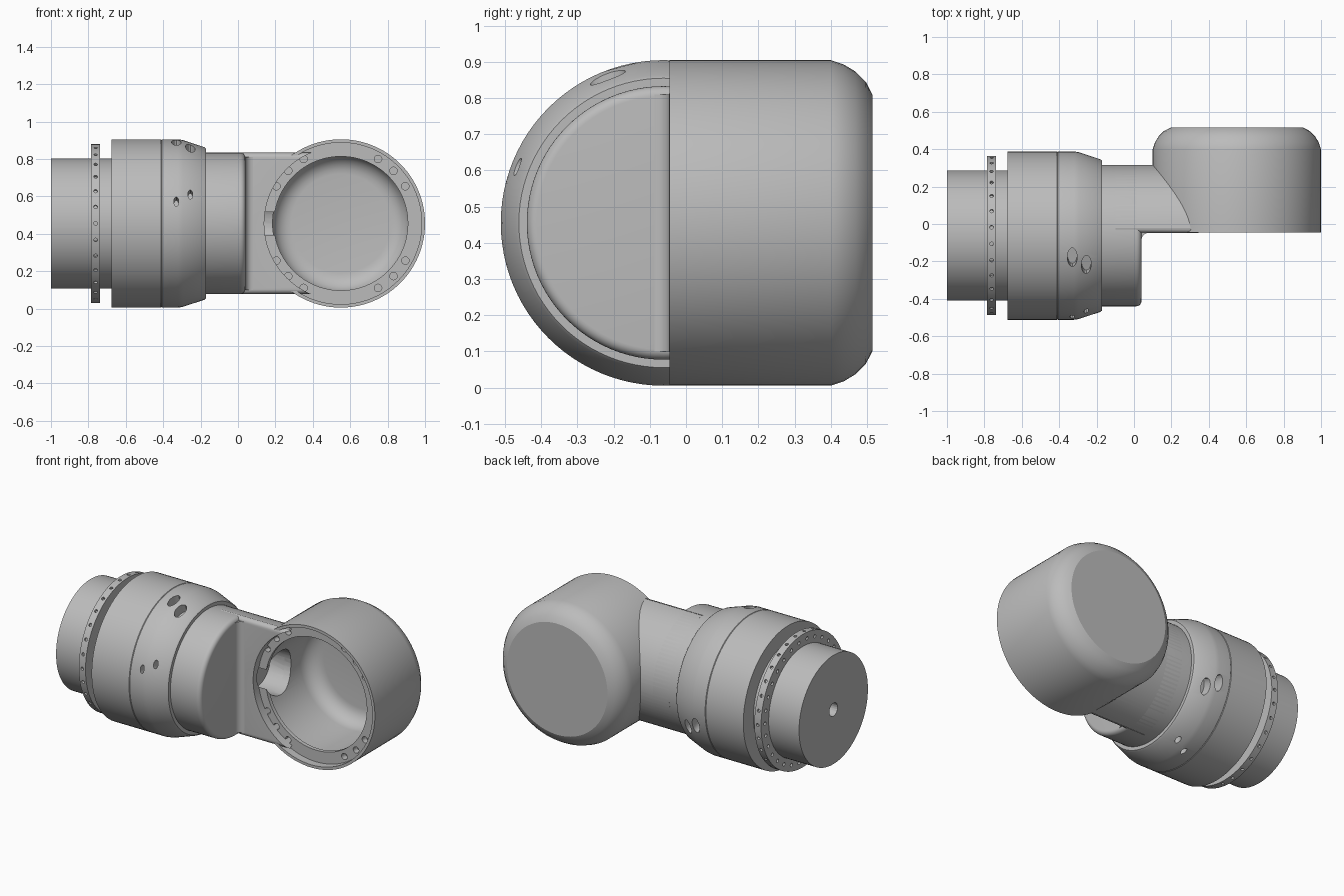
import bpy, bmesh, math
from mathutils import Matrix, Vector

if "Cube" in bpy.data.objects:
    bpy.data.objects.remove(bpy.data.objects["Cube"])

grey = bpy.data.materials.new("machined_grey")
grey.use_nodes = True
colour = (0.5, 0.5, 0.5, 1)
grey.diffuse_color = colour
grey.node_tree.nodes["Principled BSDF"].inputs["Base Color"].default_value = colour

X, Y, Z = Vector((1, 0, 0)), Vector((0, 1, 0)), Vector((0, 0, 1))
ARM = Vector((0, -0.062, 0.455))    # point on the long axis
BOWL = Vector((0.55, 0, 0.455))     # point on the cross axis


def make(name, bm):
    bmesh.ops.recalc_face_normals(bm, faces=bm.faces)
    mesh = bpy.data.meshes.new(name)
    bm.to_mesh(mesh)
    bm.free()
    mesh.materials.append(grey)
    ob = bpy.data.objects.new(name, mesh)
    bpy.context.collection.objects.link(ob)
    return ob


def lathe(name, profile, axis, origin, steps=96):
    """Revolve (distance along axis, radius) pairs."""
    bm = bmesh.new()
    verts = [bm.verts.new(origin + axis * a + Z * r) for a, r in profile]
    edges = [bm.edges.new(pair) for pair in zip(verts, verts[1:])]
    bmesh.ops.spin(bm, geom=verts + edges, cent=origin, axis=axis,
                   angle=math.tau, steps=steps)
    bmesh.ops.remove_doubles(bm, verts=bm.verts, dist=0.0002)
    return make(name, bm)


def prism(name, outline, direction):
    bm = bmesh.new()
    face = bm.faces.new([bm.verts.new(p) for p in outline])
    result = bmesh.ops.extrude_face_region(bm, geom=[face])
    moved = [v for v in result["geom"] if isinstance(v, bmesh.types.BMVert)]
    bmesh.ops.translate(bm, verts=moved, vec=direction)
    return make(name, bm)


def drill(bm, centre, direction, depth, width, height=None, side=X, segments=20):
    """Add an elliptical drill body centred on a point."""
    tangent = direction.cross(side)
    m = Matrix((side * width, tangent * (height or width), direction * depth))
    m = Matrix.Translation(centre) @ m.transposed().to_4x4()
    bmesh.ops.create_cone(bm, cap_ends=True, segments=segments,
                          radius1=1, radius2=1, depth=1, matrix=m)


def cut(ob, bm):
    tool = make("cutter", bm)
    tool.hide_render = True
    mod = ob.modifiers.new("holes", "BOOLEAN")
    mod.operation, mod.solver, mod.object = "DIFFERENCE", "EXACT", tool
    bpy.context.view_layer.objects.active = ob
    bpy.ops.object.modifier_apply(modifier=mod.name)
    bpy.data.objects.remove(tool)


def radial(degrees):
    a = math.radians(degrees)
    return Vector((0, math.cos(a), math.sin(a)))


# Motor stub with a centre bore
stub = lathe("motor_stub", [(-1, 0), (-1, 0.348), (-0.6, 0.348), (-0.6, 0)], X, ARM)
bm = bmesh.new()
drill(bm, ARM - X, X, 0.3, 0.042, side=Y)
cut(stub, bm)

# Bolt flange with holes in its face and its rim
flange = lathe("bolt_flange", [(-0.785, 0), (-0.785, 0.425), (-0.738, 0.425),
                               (-0.738, 0)], X, ARM)
bm = bmesh.new()
for i in range(30):
    d = radial(i * 12)
    drill(bm, ARM + X * -0.785 + d * 0.385, X, 0.05, 0.011, side=Y, segments=12)
    drill(bm, ARM + X * -0.7615 + d * 0.425, d, 0.03, 0.01, segments=12)
cut(flange, bm)

# Main housing with a seam and paired access holes
housing = lathe("joint_housing", [
    (-0.677, 0), (-0.677, 0.45), (-0.413, 0.45), (-0.41, 0.447), (-0.407, 0.45),
    (-0.32, 0.45), (-0.295, 0.446), (-0.18, 0.408), (-0.17, 0.4), (-0.17, 0)], X, ARM)
bm = bmesh.new()
for x, offset in ((-0.33, 15), (-0.255, 21)):
    for angle, size in ((90 + offset, 0.026), (180 - offset, 0.013)):
        for a in (angle, 90 - angle):
            d = radial(a)
            drill(bm, ARM + X * x + d * 0.43, d, 0.1, size, size * 2)
cut(housing, bm)

# Round part of the elbow arm, with a softened end
arc = [(0.012 + 0.028 * math.sin(t), 0.35 + 0.028 * math.cos(t))
       for t in (math.pi / 2 * i / 6 for i in range(7))]
lathe("elbow_end", [(-0.3, 0), (-0.3, 0.378)] + arc + [(0.04, 0)], X, ARM)

# D-shaped web joining the arm to the bowl
FLAT = -0.047
half = [(ARM.y + 0.378 * math.cos(math.radians(a)), 0.378 * math.sin(math.radians(a)))
        for a in range(0, 85, 4)]
half += [(FLAT + 0.025 - 0.025 * math.sin(t), 0.353 + 0.025 * math.cos(t))
         for t in (math.pi / 2 * i / 5 for i in range(6))]
section = half + [(y, -z) for y, z in reversed(half[1:])]
web = prism("elbow_web", [Vector((-0.1, y, ARM.z + z)) for y, z in section], X * 0.6)
bm = bmesh.new()
drill(bm, BOWL, Y, 3, 0.41, side=X, segments=96)
cut(web, bm)

# Concave fillet between the arm end and the web
curve = [(0.08 - 0.04 * math.cos(t), FLAT - 0.04 + 0.04 * math.sin(t))
         for t in (math.pi / 2 * i / 6 for i in range(7))]
corner = [(0.03, FLAT + 0.01), (0.03, FLAT - 0.04)] + curve + [(0.08, FLAT + 0.01)]
prism("elbow_fillet", [Vector((x, y, ARM.z - 0.355)) for x, y in corner], Z * 0.71)

# Hollow bowl with a recessed bolting ledge
inner = [(0.36 + 0.1 * math.sin(t), 0.265 + 0.1 * math.cos(t))
         for t in (math.pi / 2 * i / 6 for i in range(7))]
bowl = lathe("elbow_bowl", [
    (0.515, 0), (0.515, 0.355), (0.497, 0.39), (0.469, 0.418), (0.436, 0.438),
    (0.4, 0.45), (-0.045, 0.45), (-0.045, 0.432), (0.005, 0.432), (0.005, 0.358),
    (0.03, 0.358), (0.03, 0.365)] + inner + [(0.46, 0)], Y, BOWL)
bm = bmesh.new()
for base in (45, 135, 225, 315):
    for step in (-15, 0, 15):
        a = math.radians(base + step)
        spot = BOWL + Vector((math.cos(a), 0, math.sin(a))) * 0.398
        drill(bm, spot + Y * 0.005, Y, 0.08, 0.02, side=X)
cut(bowl, bm)

# Cable passage from the bowl into the arm
for part in (web, bowl):
    bm = bmesh.new()
    drill(bm, Vector((0.15, 0.13, ARM.z)), X, 0.3, 0.14, side=Y, segments=32)
    cut(part, bm)

bpy.ops.object.select_all(action="DESELECT")
for ob in bpy.context.collection.objects:
    if ob.type == "MESH":
        ob.select_set(True)
        bpy.context.view_layer.objects.active = ob
bpy.ops.object.shade_smooth_by_angle(angle=math.radians(25))
